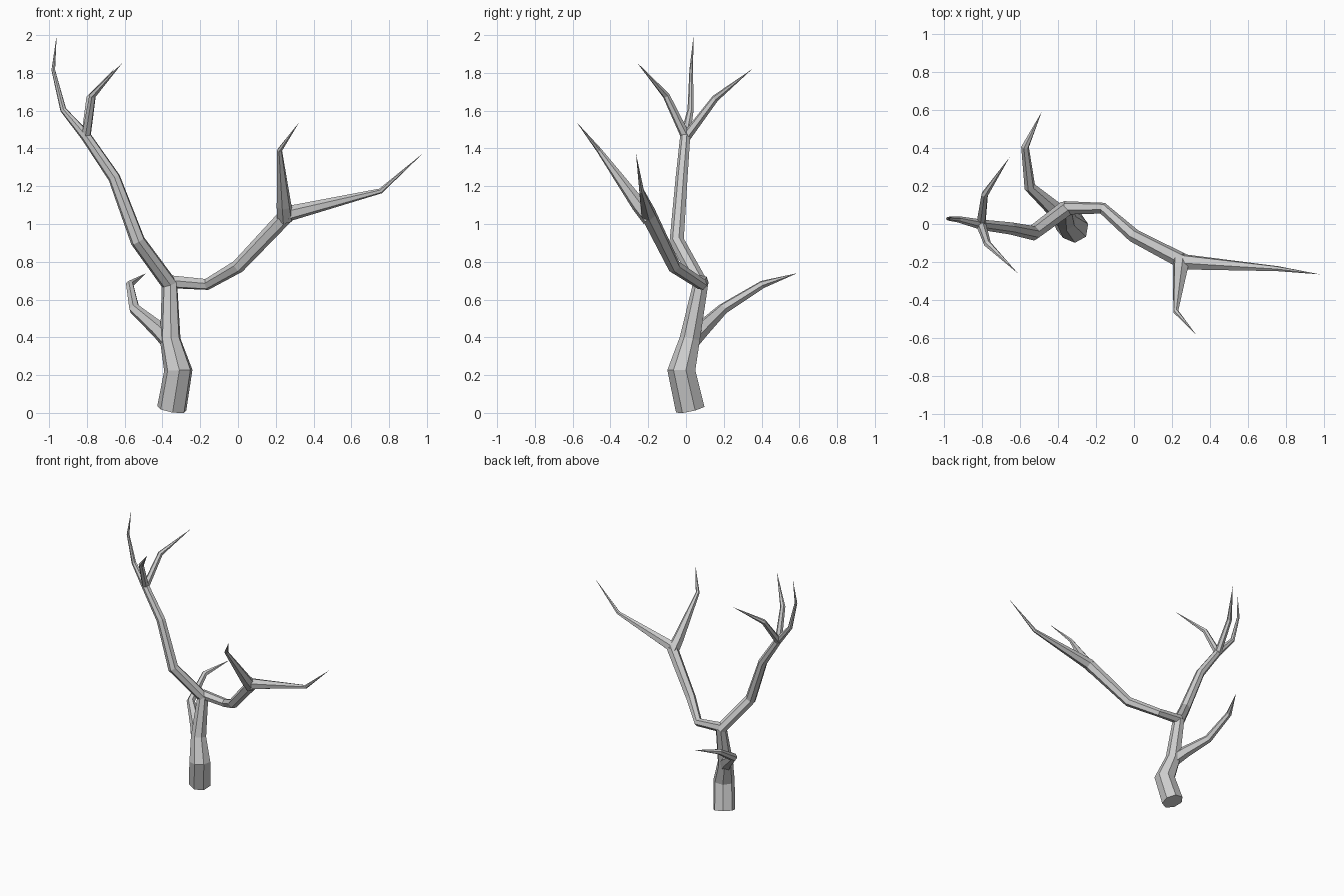
import bpy, bmesh, math
from mathutils import Vector

if "Cube" in bpy.data.objects:
    bpy.data.objects.remove(bpy.data.objects["Cube"])


def limb(name, pts, sides, cap_start=False):
    """Faceted tapering tube through (x, y, z, radius) points; radius 0 makes a pointed tip."""
    P = [Vector(p[:3]) for p in pts]
    bm = bmesh.new()
    rings = []
    prev_t = u = None
    for i, p in enumerate(P):
        a = (p - P[i - 1]).normalized() if i else None
        b = (P[i + 1] - p).normalized() if i < len(P) - 1 else None
        t = ((a or b) + (b or a)).normalized()
        if u is None:
            u = Vector((1, 0, 0)) if abs(t.x) < 0.8 else Vector((0, 0, 1))
            u = (u - t * u.dot(t)).normalized()
        else:
            u = prev_t.rotation_difference(t) @ u
        prev_t = t
        v = t.cross(u)
        r = pts[i][3]
        if r == 0:
            rings.append([bm.verts.new(p)])
        else:
            rings.append([bm.verts.new(p + r * (math.cos(k) * u + math.sin(k) * v))
                          for k in (2 * math.pi * (j + 0.3) / sides for j in range(sides))])
    for A, B in zip(rings, rings[1:]):
        for j in range(sides):
            k = (j + 1) % sides
            if len(B) == 1:
                bm.faces.new((A[j], A[k], B[0]))
            else:
                bm.faces.new((A[j], A[k], B[k], B[j]))
    if cap_start:
        bm.faces.new(rings[0][::-1])
    bmesh.ops.recalc_face_normals(bm, faces=bm.faces)
    me = bpy.data.meshes.new(name)
    bm.to_mesh(me)
    bm.free()
    ob = bpy.data.objects.new(name, me)
    bpy.context.collection.objects.link(ob)
    return ob


# Trunk running on into the tall left limb and its top twig
limb("trunk_and_left_limb", [
    (-0.35, 0.025, 0.02, 0.08), (-0.315, -0.022, 0.225, 0.077),
    (-0.358, 0.022, 0.39, 0.056), (-0.362, 0.078, 0.68, 0.044),
    (-0.53, -0.048, 0.91, 0.040), (-0.655, -0.022, 1.245, 0.033),
    (-0.805, -0.003, 1.465, 0.028), (-0.925, 0.025, 1.605, 0.017),
    (-0.978, 0.028, 1.815, 0.010), (-0.96, 0.04, 2.0, 0)], 7, True)

# Right limb with its long outer twig
limb("right_limb", [
    (-0.37, 0.085, 0.695, 0.036), (-0.165, 0.083, 0.68, 0.031),
    (0.0, -0.062, 0.775, 0.036), (0.265, -0.2, 1.055, 0.043),
    (0.755, -0.235, 1.175, 0.014), (0.98, -0.265, 1.375, 0)], 6)

# Side branches and twigs
limb("right_upright_twig", [
    (0.25, -0.19, 1.03, 0.046), (0.243, -0.25, 1.10, 0.04),
    (0.22, -0.46, 1.39, 0.014), (0.325, -0.58, 1.54, 0)], 6)
limb("low_back_branch", [
    (-0.36, 0.02, 0.38, 0.052), (-0.42, 0.08, 0.44, 0.044),
    (-0.548, 0.195, 0.55, 0.030), (-0.573, 0.405, 0.68, 0.021),
    (-0.485, 0.59, 0.74, 0)], 6)
limb("crown_back_twig", [
    (-0.805, 0.0, 1.46, 0.026), (-0.785, 0.155, 1.665, 0.019),
    (-0.655, 0.35, 1.82, 0)], 6)
limb("crown_front_twig", [
    (-0.805, 0.0, 1.46, 0.026), (-0.77, -0.105, 1.68, 0.019),
    (-0.61, -0.26, 1.855, 0)], 6)
